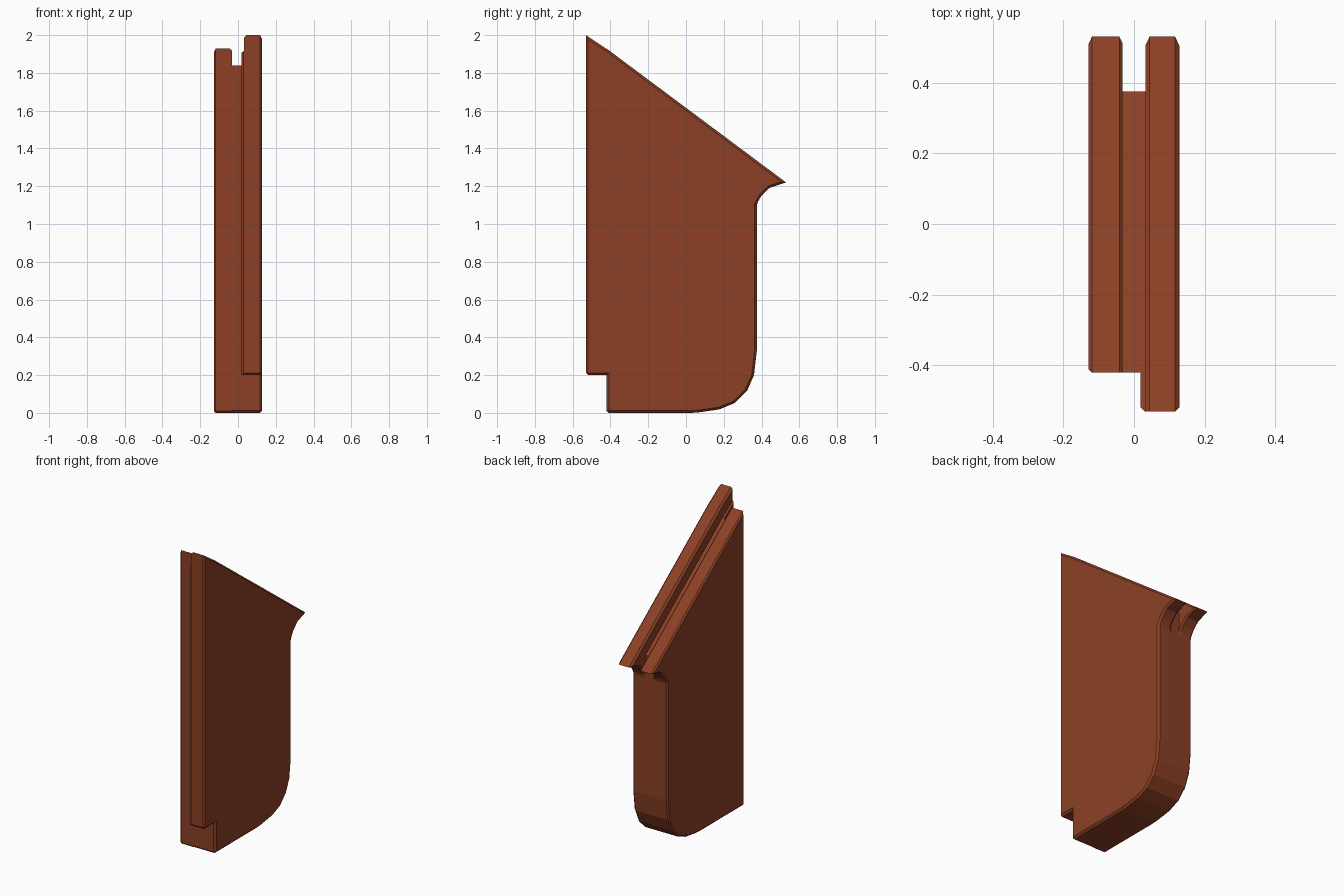
import bpy, bmesh

cube = bpy.data.objects.get("Cube")
if cube:
    bpy.data.objects.remove(cube)

# Single brown finish
brown = bpy.data.materials.new("reddish brown")
brown.use_nodes = True
color = (0.262, 0.051, 0.019, 1)
brown.diffuse_color = color
bsdf = brown.node_tree.nodes["Principled BSDF"]
bsdf.inputs["Base Color"].default_value = color
bsdf.inputs["Roughness"].default_value = 0.7

HALF, SLOT, STEP = 0.128, 0.032, 0.018
BEVEL = 0.012
FRONT, REBATE, BACK = -0.53, -0.42, 0.375

# Shared side-profile pieces as (y, z)
heel = [(0.375, 0.33), (0.36, 0.20), (0.323, 0.116), (0.26, 0.053),
        (0.175, 0.018), (0.07, 0.003), (0.03, 0)]
lip = [(0.53, 1.22), (0.44, 1.19), (0.40, 1.15), (0.382, 1.12), (BACK, 1.10)]
front_step = [(REBATE, 0), (REBATE, 0.2), (FRONT, 0.2)]


def slab(name, profile, x0, x1, rule):
    """Extrude a side profile along x and chamfer the edges chosen by rule."""
    bm = bmesh.new()
    face = bm.faces.new([bm.verts.new((x0, y, z)) for y, z in profile])
    grown = bmesh.ops.extrude_face_region(bm, geom=[face])["geom"]
    for v in grown:
        if isinstance(v, bmesh.types.BMVert):
            v.co.x = x1
    bmesh.ops.recalc_face_normals(bm, faces=bm.faces)
    bm.normal_update()
    chosen = []
    for e in bm.edges:
        mid = (e.verts[0].co + e.verts[1].co) / 2
        across = abs(e.verts[0].co.x - e.verts[1].co.x) > 0.001
        if across:
            corner = e.is_convex and mid.z < 0.5 and e.calc_face_angle() > 1.2
            if corner:
                chosen.append(e)
        elif rule(mid):
            chosen.append(e)
    if chosen:
        bmesh.ops.bevel(bm, geom=chosen, offset=BEVEL, segments=1,
                        affect='EDGES', clamp_overlap=True)
    bmesh.ops.recalc_face_normals(bm, faces=bm.faces)
    mesh = bpy.data.meshes.new(name)
    bm.to_mesh(mesh)
    bm.free()
    mesh.materials.append(brown)
    obj = bpy.data.objects.new(name, mesh)
    bpy.context.collection.objects.link(obj)
    return obj


def exposed(p):
    # Outer rim everywhere, inner rim only along the slot and lip
    return abs(p.x) > 0.1 or p.z > 1.11


# Left cheek with the forward flange
slab("left_cheek",
     [(FRONT, 2.0), (-0.405, 1.917)] + lip + heel + front_step,
     SLOT, HALF, exposed)

# Right cheek, set back at the front
slab("right_cheek",
     [(REBATE, 1.928), (-0.405, 1.917)] + lip + heel + [(REBATE, 0)],
     -HALF, -SLOT, exposed)

# Core forming the slot floor between the cheeks
slab("slot_core",
     [(REBATE, 1.84), (BACK, 1.245)] + heel + [(REBATE, 0)],
     -SLOT, SLOT, lambda p: False)

# Narrow shoulder of the front flange beside the slot
slab("flange_shoulder",
     [(FRONT, 1.915), (REBATE, 1.84), (REBATE, 0.2), (FRONT, 0.2)],
     STEP, SLOT, lambda p: p.x < 0.025 and p.y < FRONT + 0.01)
